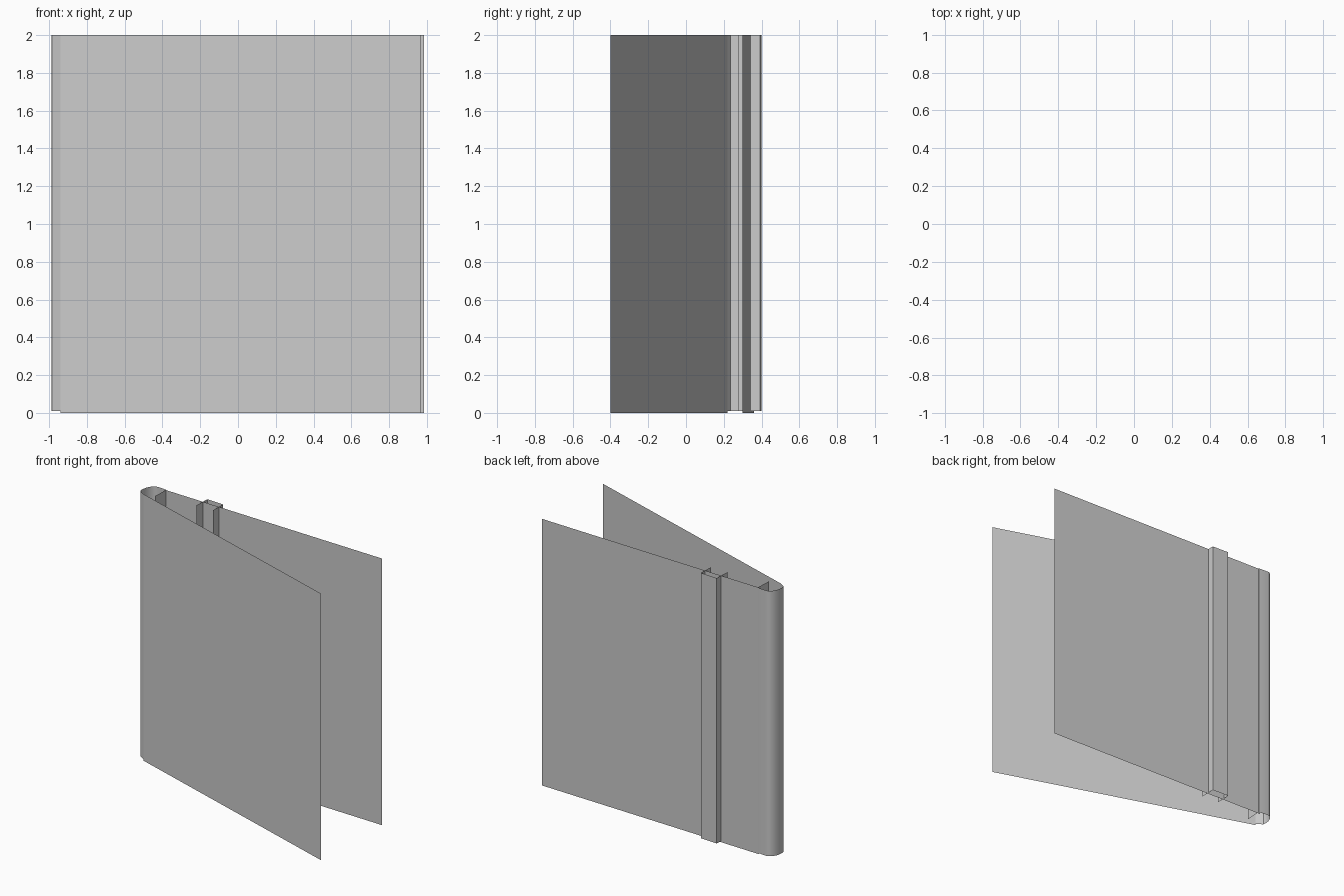
import bpy, math

if "Cube" in bpy.data.objects:
    bpy.data.objects.remove(bpy.data.objects["Cube"])


def sheet(name, profile, z0=0.0, z1=2.0, smooth=False):
    """Thin vertical sheet following a plan-view path."""
    n = len(profile)
    verts = [(x, y, z) for z in (z0, z1) for x, y in profile]
    faces = [(i, i + 1, n + i + 1, n + i) for i in range(n - 1)]
    mesh = bpy.data.meshes.new(name)
    mesh.from_pydata(verts, [], faces)
    ob = bpy.data.objects.new(name, mesh)
    bpy.context.collection.objects.link(ob)
    if smooth:
        bpy.context.view_layer.objects.active = ob
        ob.select_set(True)
        bpy.ops.object.shade_smooth_by_angle(angle=math.radians(40))
        ob.select_set(False)
    return ob


# Front leaf, slanting away from the hinge edge
sheet("front_panel", [(-0.94, 0.22), (0.97, -0.40)])

# Back leaf, nearly parallel to x
sheet("back_panel", [(0.985, 0.30), (-0.86, 0.36)])

# Open channel rib straddling the back leaf
sheet("back_rib", [(-0.402, 0.275), (-0.398, 0.393),
                   (-0.535, 0.40), (-0.539, 0.28)], z0=0.01)

# Rounded spine: inner fin, flat back, smooth corner, lip to the front leaf
corner = [(-0.925 - 0.063 * math.sin(t), 0.27 + 0.10 * math.cos(t))
          for t in (math.radians(a) for a in range(0, 91, 10))]
spine = [(-0.855, 0.235), (-0.85, 0.365)] + corner + [(-0.985, 0.25), (-0.94, 0.22)]
sheet("rounded_spine", spine, z0=0.01, smooth=True)
